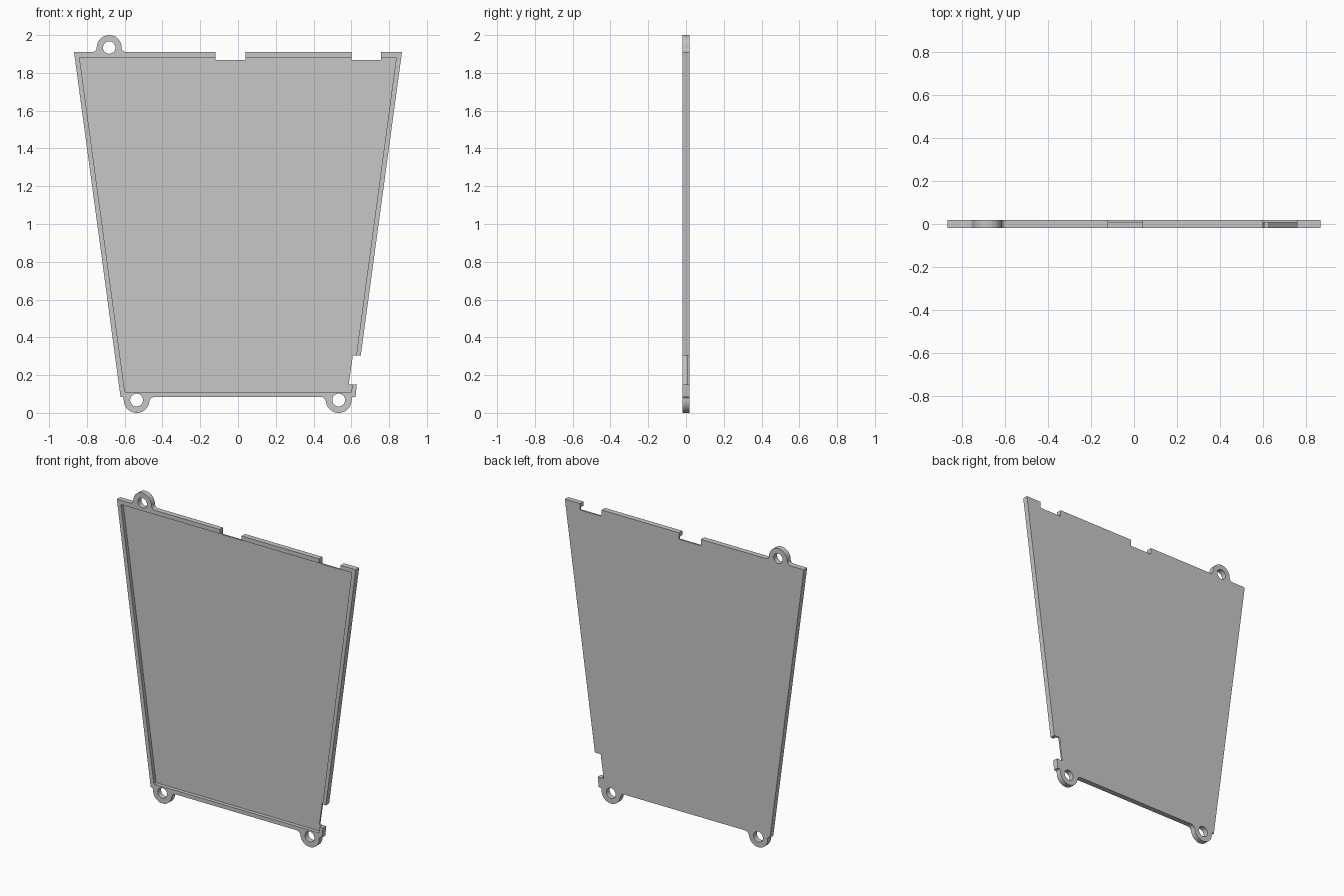
import bpy, bmesh, math

if "Cube" in bpy.data.objects:
    bpy.data.objects.remove(bpy.data.objects["Cube"], do_unlink=True)

HALF = 0.0175    # half of the panel thickness
FLOOR = 0.011    # thickness of the back sheet

grey = bpy.data.materials.new("light grey")
grey.use_nodes = True
colour = (0.575, 0.575, 0.575, 1)
grey.diffuse_color = colour
grey.node_tree.nodes["Principled BSDF"].inputs["Base Color"].default_value = colour


def arc(cx, cz, r, a0, a1, n):
    steps = [a0 + (a1 - a0) * i / n for i in range(n + 1)]
    return [(cx + r * math.cos(a), cz + r * math.sin(a)) for a in steps]


def lug(cx, cz, r, edge, side, f_left, f_right):
    """Rounded ear blended into a level edge, listed from left to right."""
    h = side * (cz - edge)
    ends = []
    for f in (f_left, f_right):
        ox = math.sqrt((r + f) ** 2 - (f - h) ** 2)
        tilt = math.atan2(f - h, ox)
        ends.append((tilt, arc(-ox, f, f, -math.pi / 2, -tilt, 6)))
    (tl, left), (tr, right) = ends
    ear = arc(0, h, r, math.pi - tl, tr, 32)
    right = [(-x, v) for x, v in reversed(right)]
    points = left + ear[1:-1] + right
    return [(cx + x, edge + side * v) for x, v in points]


def prism(name, loops, y0, y1):
    """Solid between y0 and y1 from an outline followed by hole loops."""
    bm = bmesh.new()
    edges = []
    for loop in loops:
        vs = [bm.verts.new((x, y0, z)) for x, z in loop]
        edges += [bm.edges.new((vs[i - 1], vs[i])) for i in range(len(vs))]
    bmesh.ops.triangle_fill(bm, edges=edges, use_beauty=True)
    out = bmesh.ops.extrude_face_region(bm, geom=bm.faces[:])
    moved = [g for g in out["geom"] if isinstance(g, bmesh.types.BMVert)]
    bmesh.ops.translate(bm, verts=moved, vec=(0, y1 - y0, 0))
    bmesh.ops.recalc_face_normals(bm, faces=bm.faces[:])
    mesh = bpy.data.meshes.new(name)
    bm.to_mesh(mesh)
    bm.free()
    mesh.materials.append(grey)
    obj = bpy.data.objects.new(name, mesh)
    bpy.context.collection.objects.link(obj)
    return obj


TOP, BOTTOM = 1.91, 0.085
NOTCH = 1.868
lug_top = (-0.682, 1.934, 0.066)
lug_left = (-0.537, 0.068, 0.068)
lug_right = (0.533, 0.068, 0.068)

# Outline, clockwise from the upper left corner
outline = [(-0.868, TOP)] + lug(*lug_top, TOP, 1, 0.024, 0.024)
for a, b in ((-0.12, 0.039), (0.6, 0.758)):          # top edge notches
    outline += [(a, TOP), (a, NOTCH), (b, NOTCH), (b, TOP)]
outline += [(0.868, TOP), (0.65, 0.305), (0.608, 0.305),
            (0.586, 0.15), (0.629, 0.15), (0.622, BOTTOM)]
outline += reversed(lug(*lug_right, BOTTOM, -1, 0.03, 0.013))
outline += reversed(lug(*lug_left, BOTTOM, -1, 0.012, 0.03))
outline += [(-0.622, BOTTOM)]

# Screw holes through the ears
holes = [arc(x, z, r / 2, 0, math.tau, 28)[:-1]
         for x, z, r in (lug_top, lug_left, lug_right)]

panel = prism("tray_panel", [outline] + holes, -HALF, HALF)

# Shallow front recess that leaves a raised rim
recess = [(-0.839, 1.882), (0.838, 1.882), (0.6, 0.111), (-0.599, 0.111)]
cutter = prism("recess_cutter", [recess], -HALF - 0.05, HALF - FLOOR)
cutter.hide_render = True

bpy.ops.object.select_all(action='DESELECT')
panel.select_set(True)
bpy.context.view_layer.objects.active = panel
cut = panel.modifiers.new("recess", 'BOOLEAN')
cut.operation = 'DIFFERENCE'
cut.solver = 'EXACT'
cut.object = cutter
bpy.ops.object.modifier_apply(modifier=cut.name)
bpy.data.objects.remove(cutter, do_unlink=True)

bpy.ops.object.shade_smooth_by_angle(angle=math.radians(30))
